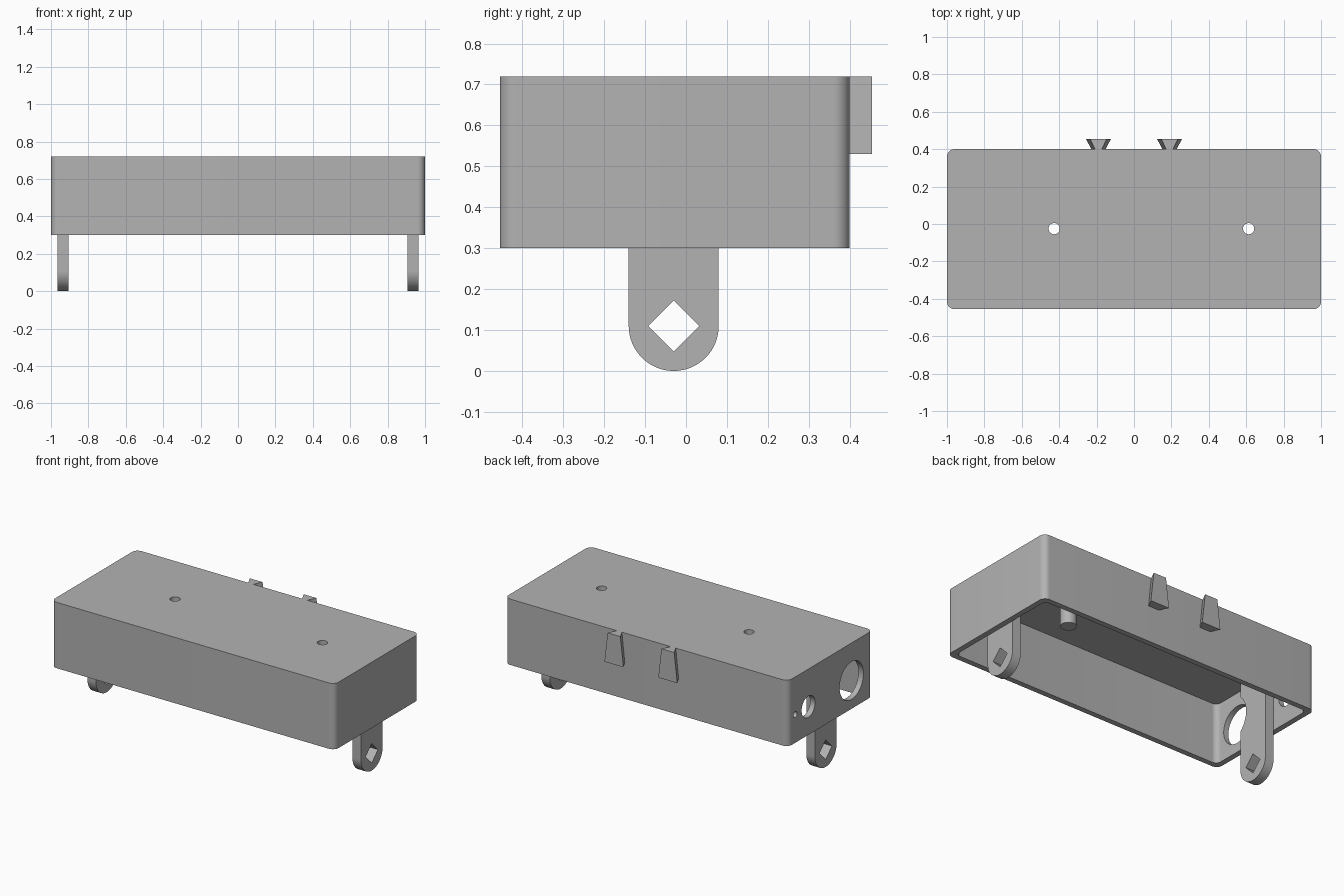
import bpy, bmesh, math
from mathutils import Vector

cube = bpy.data.objects.get("Cube")
if cube:
    bpy.data.objects.remove(cube, do_unlink=True)

grey = bpy.data.materials.new("plain grey")
grey.use_nodes = True
grey.diffuse_color = (0.45, 0.45, 0.45, 1)
grey.node_tree.nodes["Principled BSDF"].inputs["Base Color"].default_value = grey.diffuse_color


def arc(cx, cy, r, start, end, steps):
    angles = [math.radians(start + (end - start) * i / steps) for i in range(steps + 1)]
    return [(cx + r * math.cos(a), cy + r * math.sin(a)) for a in angles]


def circle(cx, cy, r, steps=40):
    return arc(cx, cy, r, 0, 360, steps)[:-1]


def rounded_rect(x0, x1, y0, y1, r):
    corners = [(x1 - r, y1 - r), (x0 + r, y1 - r), (x0 + r, y0 + r), (x1 - r, y0 + r)]
    return [p for i, (x, y) in enumerate(corners) for p in arc(x, y, r, 90 * i, 90 * i + 90, 10)]


def loft(name, axis, low, outline_low, high, outline_high):
    """Solid between two matching outlines, along x (outline in y, z) or z (outline in x, y)."""
    def place(p, d):
        return Vector((d, *p)) if axis == "x" else Vector((*p, d))
    bm = bmesh.new()
    a = [bm.verts.new(place(p, low)) for p in outline_low]
    b = [bm.verts.new(place(p, high)) for p in outline_high]
    bm.faces.new(a)
    bm.faces.new(b)
    for i in range(len(a)):
        j = (i + 1) % len(a)
        bm.faces.new((a[i], a[j], b[j], b[i]))
    bmesh.ops.recalc_face_normals(bm, faces=bm.faces)
    mesh = bpy.data.meshes.new(name)
    bm.to_mesh(mesh)
    bm.free()
    mesh.materials.append(grey)
    obj = bpy.data.objects.new(name, mesh)
    bpy.context.collection.objects.link(obj)
    return obj


def prism(name, axis, low, high, outline):
    return loft(name, axis, low, outline, high, outline)


def activate(obj):
    bpy.ops.object.select_all(action="DESELECT")
    obj.select_set(True)
    bpy.context.view_layer.objects.active = obj


def cut(obj, cutter):
    activate(obj)
    mod = obj.modifiers.new("cut", "BOOLEAN")
    mod.operation, mod.solver, mod.object = "DIFFERENCE", "EXACT", cutter
    bpy.ops.object.modifier_apply(modifier=mod.name)
    bpy.data.objects.remove(cutter, do_unlink=True)


WALL, BOTTOM, TOP = 0.035, 0.30, 0.72
CEILING = TOP - WALL
BACK, FRONT = 0.40, -0.455
MID_Y = -0.03

# Housing: rounded box, open underneath
housing = prism("housing", "z", BOTTOM, TOP, rounded_rect(-1, 1, FRONT, BACK, 0.04))
cut(housing, prism("cavity", "z", BOTTOM - 0.1, CEILING,
                   rounded_rect(-1 + WALL, 1 - WALL, FRONT + WALL, BACK - WALL, 0.035)))

# Screw holes in the top
for x in (-0.427, 0.613):
    cut(housing, prism("screw_hole", "z", CEILING - 0.1, TOP + 0.1, circle(x, -0.025, 0.03)))

# Round openings in one end wall
for y, r in ((-0.24, 0.12), (0.195, 0.068), (0.327, 0.019)):
    cut(housing, prism("socket_hole", "x", -1.1, -0.95, circle(y, 0.48, r)))

# Legs with rounded feet and diamond holes
R = 0.11
leg_outline = [(MID_Y + R, CEILING), (MID_Y - R, CEILING)] + arc(MID_Y, R, R, 180, 360, 32)
legs = []
for name, x in (("right_leg", -0.965), ("left_leg", 0.905)):
    leg = prism(name, "x", x, x + 0.06, leg_outline)
    cut(leg, prism("diamond", "x", x - 0.1, x + 0.16, circle(MID_Y, R, 0.0625, 4)))
    legs.append(leg)
# Clearance behind the large opening
cut(legs[0], prism("clearance", "x", -1.1, -0.8, circle(-0.24, 0.48, 0.15)))

# Post under the top
post = prism("inner_post", "z", 0.50, CEILING, circle(0.46, MID_Y, 0.047))


# Tapered dovetail tabs on the back
def dovetail(x, inner, outer):
    return [(x - inner, BACK), (x + inner, BACK), (x + outer, -FRONT), (x - outer, -FRONT)]


for name, x in (("right_tab", -0.19), ("left_tab", 0.19)):
    loft(name, "z", 0.53, dovetail(x, 0.038, 0.067), TOP, dovetail(x, 0.018, 0.045))

for obj in [housing, post] + legs:
    activate(obj)
    bpy.ops.object.shade_smooth_by_angle(angle=math.radians(30))
